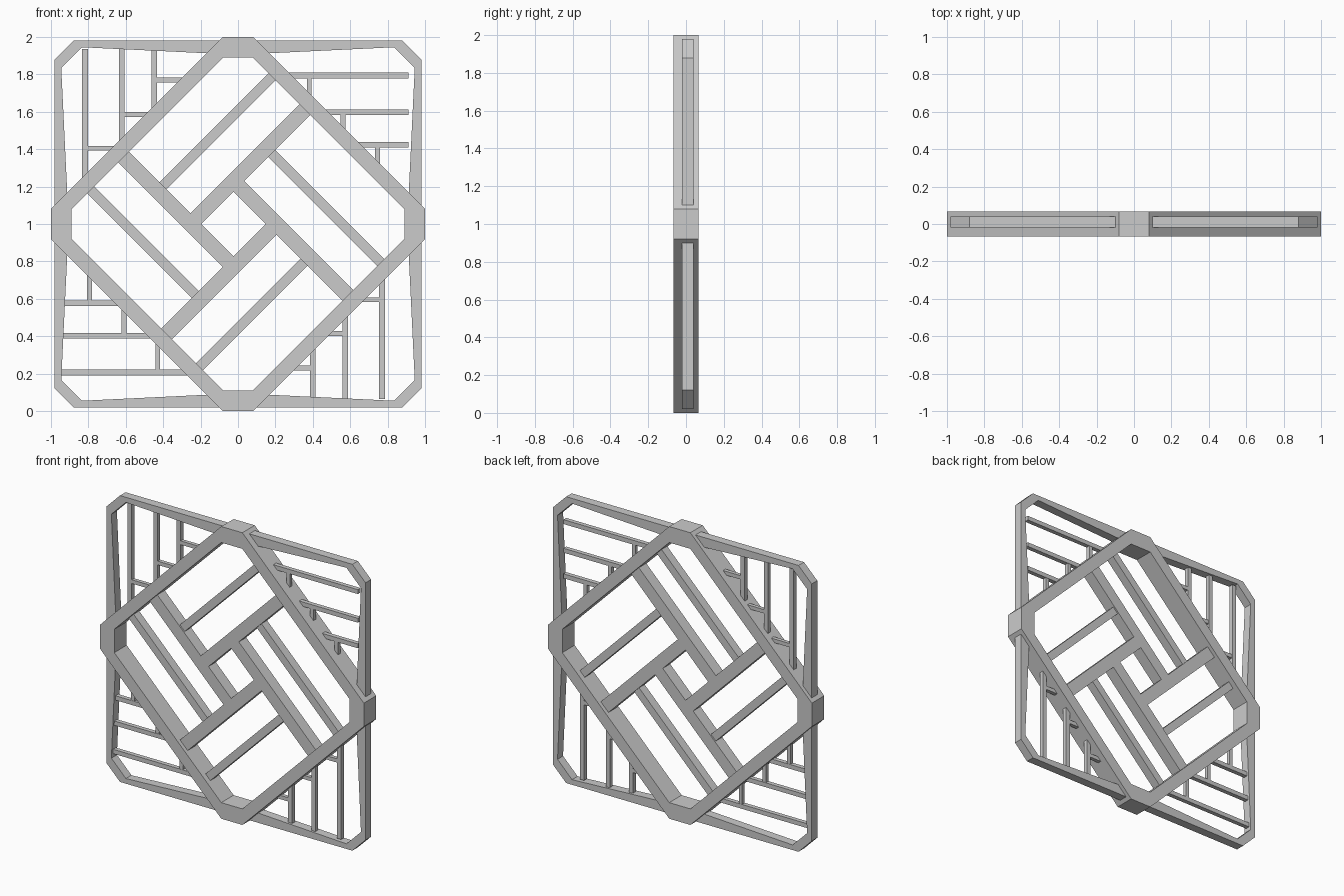
import bpy, bmesh

cube = bpy.data.objects.get("Cube")
if cube:
    bpy.data.objects.remove(cube)

grey = bpy.data.materials.new("grey")
grey.use_nodes = True
GREY = (0.6, 0.6, 0.6, 1)
grey.diffuse_color = GREY
grey.node_tree.nodes["Principled BSDF"].inputs["Base Color"].default_value = GREY

CX, CZ = -0.024, 1.0   # hub of the pinwheel pattern


def finish(name, bm):
    bmesh.ops.recalc_face_normals(bm, faces=bm.faces)
    mesh = bpy.data.meshes.new(name)
    bm.to_mesh(mesh)
    bm.free()
    mesh.materials.append(grey)
    bpy.context.collection.objects.link(bpy.data.objects.new(name, mesh))


def ring(name, outer, inner, y0, y1):
    """Closed band between two outlines with equal point counts."""
    bm = bmesh.new()
    loops = [[bm.verts.new((x, y, 1 + z)) for x, z in pts]
             for pts, y in ((outer, y0), (inner, y0), (inner, y1), (outer, y1))]
    n = len(outer)
    for k in range(4):
        a, b = loops[k], loops[(k + 1) % 4]
        for i in range(n):
            j = (i + 1) % n
            bm.faces.new((a[i], a[j], b[j], b[i]))
    finish(name, bm)


def turn(p, quarters):
    x, z = p
    for _ in range(quarters):
        x, z = z, -x
    return x, z


def around(pts):
    """Repeat a quarter outline four times."""
    return [turn(p, q) for q in range(4) for p in pts]


def bar(name, x0, x1, z0, z1, y0, y1, quarters, diagonal=False):
    """Box in hub coordinates, optionally measured along the diagonals."""
    bm = bmesh.new()
    rows = []
    for y in (y0, y1):
        row = []
        for p in ((x0, z0), (x1, z0), (x1, z1), (x0, z1)):
            if diagonal:
                p = ((p[0] + p[1]) / 2, (p[0] - p[1]) / 2)
            x, z = turn(p, quarters)
            row.append(bm.verts.new((CX + x, y, CZ + z)))
        rows.append(row)
    a, b = rows
    bm.faces.new(a)
    bm.faces.new(b)
    for i in range(4):
        j = (i + 1) % 4
        bm.faces.new((a[i], a[j], b[j], b[i]))
    finish(name, bm)


# Heavy diamond frame with clipped corners
ring("diamond_frame", around([(-0.08, 1.0), (0.08, 1.0)]),
     around([(-0.08, 0.89), (0.08, 0.89)]), -0.067, 0.067)

# Thin square frame behind it, its inner edge thickening to mid-side
ring("square_frame", around([(0, 0.98), (0.88, 0.98), (0.98, 0.88)]),
     around([(0, 0.905), (0.835, 0.945), (0.945, 0.835)]), -0.02, 0.04)

corners = ("upper_right", "lower_right", "lower_left", "upper_left")
for q, corner in enumerate(corners):
    # Pinwheel of wide and narrow struts inside the diamond
    bar("wide_strut_" + corner, -0.172, 1.025, -0.288, -0.172,
        -0.04, 0.04, q, True)
    bar("narrow_strut_" + corner, -0.172, 1.025, -0.618, -0.545,
        -0.03, 0.03, q, True)

    # Corner lattice: long rails, each with a short stub to the diamond
    rails = ((-0.794, 0.405), (-0.598, 0.585), (-0.423, 0.77))
    for i, (x, z) in enumerate(rails):
        label = f"{corners[q - 1]}_{i + 1}"
        bar("lattice_rail_" + label, x - 0.015, x + 0.015, 1.03 + x, 0.935,
            -0.005, 0.025, q)
        bar("lattice_stub_" + label, x, z - 1.03, z - 0.013, z + 0.013,
            -0.003, 0.023, q)
